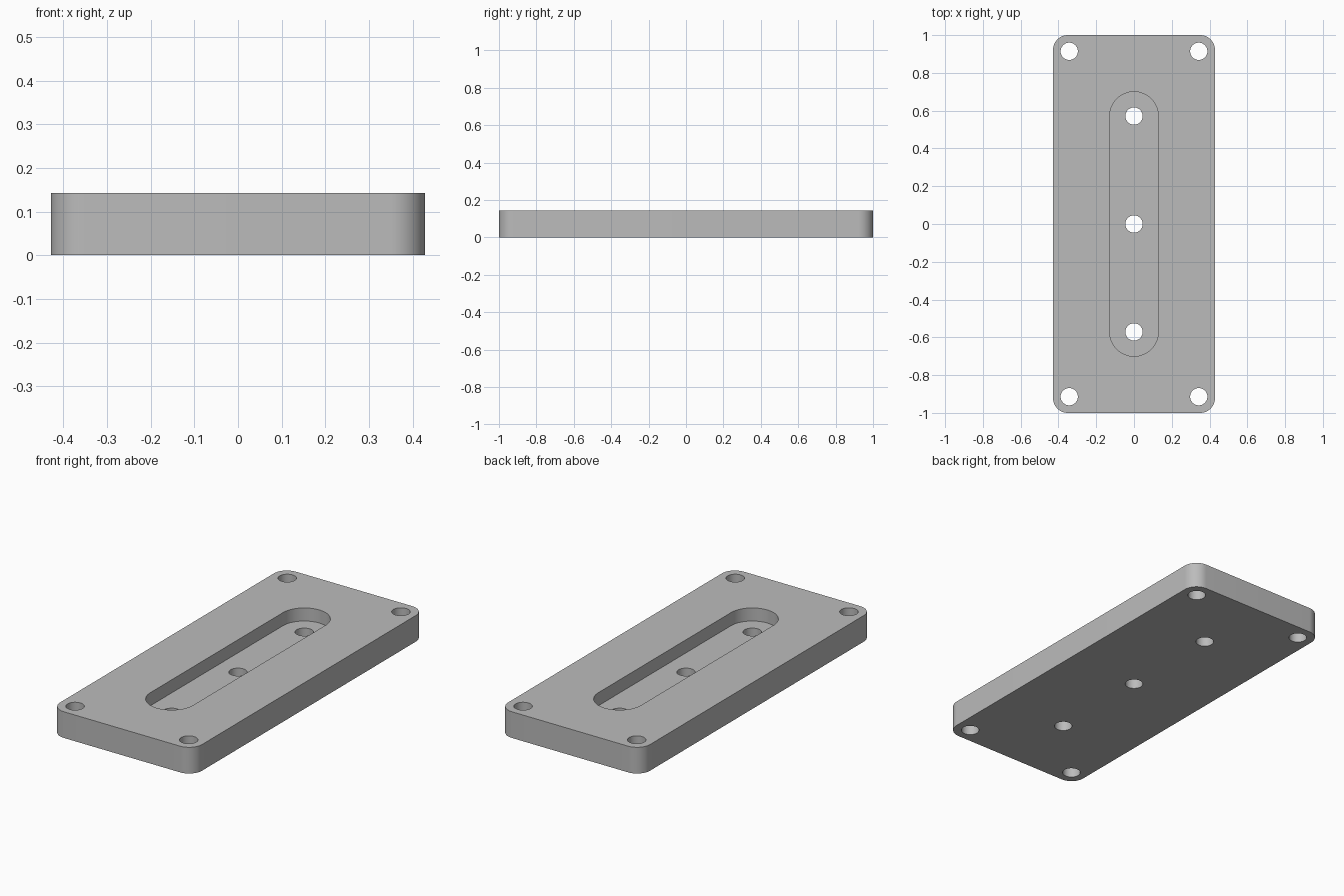
import bpy, bmesh, math

cube = bpy.data.objects.get("Cube")
if cube:
    bpy.data.objects.remove(cube, do_unlink=True)

UNIT = 1 / 70  # one millimetre of a 140 x 60 x 10 plate
HALF_W, HALF_L, HEIGHT = 30 * UNIT, 70 * UNIT, 10 * UNIT
FLOOR = 5 * UNIT
HOLE_R, SLOT_R, CORNER_R = 3.2 * UNIT, 9 * UNIT, 5.5 * UNIT

grey = bpy.data.materials.new("plain grey")
grey.use_nodes = True
colour = (0.5, 0.5, 0.5, 1)
grey.diffuse_color = colour
grey.node_tree.nodes["Principled BSDF"].inputs["Base Color"].default_value = colour


def rounded_outline(half_x, half_y, r, steps=16):
    """Rectangle with round corners, anticlockwise."""
    pts = []
    for q, (sx, sy) in enumerate([(1, 1), (-1, 1), (-1, -1), (1, -1)]):
        for i in range(steps + 1):
            a = math.radians(90) * (q + i / steps)
            pts.append((sx * (half_x - r) + r * math.cos(a),
                        sy * (half_y - r) + r * math.sin(a)))
    return pts


def prism(name, outlines, z0, z1):
    """Extrude closed outlines between two heights."""
    bm = bmesh.new()
    for pts in outlines:
        face = bm.faces.new([bm.verts.new((x, y, z0)) for x, y in pts])
        up = bmesh.ops.extrude_face_region(bm, geom=[face], use_keep_orig=True)
        for v in up["geom"]:
            if isinstance(v, bmesh.types.BMVert):
                v.co.z = z1
    bmesh.ops.remove_doubles(bm, verts=bm.verts, dist=1e-5)
    bmesh.ops.recalc_face_normals(bm, faces=bm.faces)
    mesh = bpy.data.meshes.new(name)
    bm.to_mesh(mesh)
    bm.free()
    mesh.materials.append(grey)
    ob = bpy.data.objects.new(name, mesh)
    bpy.context.collection.objects.link(ob)
    return ob


def circle(cx, cy, r, n=48):
    return [(cx + r * math.cos(math.tau * i / n), cy + r * math.sin(math.tau * i / n))
            for i in range(n)]


# Plate with rounded corners
plate = prism("mounting_plate", [rounded_outline(HALF_W, HALF_L, CORNER_R)], 0, HEIGHT)

# Cutters: central slot pocket and through holes
slot = prism("slot_cutter", [rounded_outline(SLOT_R, 49 * UNIT, SLOT_R)], FLOOR, HEIGHT + 0.1)
centres = [(x, y) for x in (-24, 24) for y in (-64, 64)] + [(0, y) for y in (-40, 0, 40)]
holes = prism("hole_cutter", [circle(x * UNIT, y * UNIT, HOLE_R) for x, y in centres],
              -0.1, HEIGHT + 0.1)

bpy.context.view_layer.objects.active = plate
for cutter in (slot, holes):
    mod = plate.modifiers.new("cut", "BOOLEAN")
    mod.operation, mod.solver, mod.object = "DIFFERENCE", "EXACT", cutter
    bpy.ops.object.modifier_apply(modifier=mod.name)
    bpy.data.objects.remove(cutter, do_unlink=True)

# Smooth round walls, sharp rims
bpy.ops.object.select_all(action="DESELECT")
plate.select_set(True)
bpy.ops.object.shade_smooth_by_angle(angle=math.radians(30))
